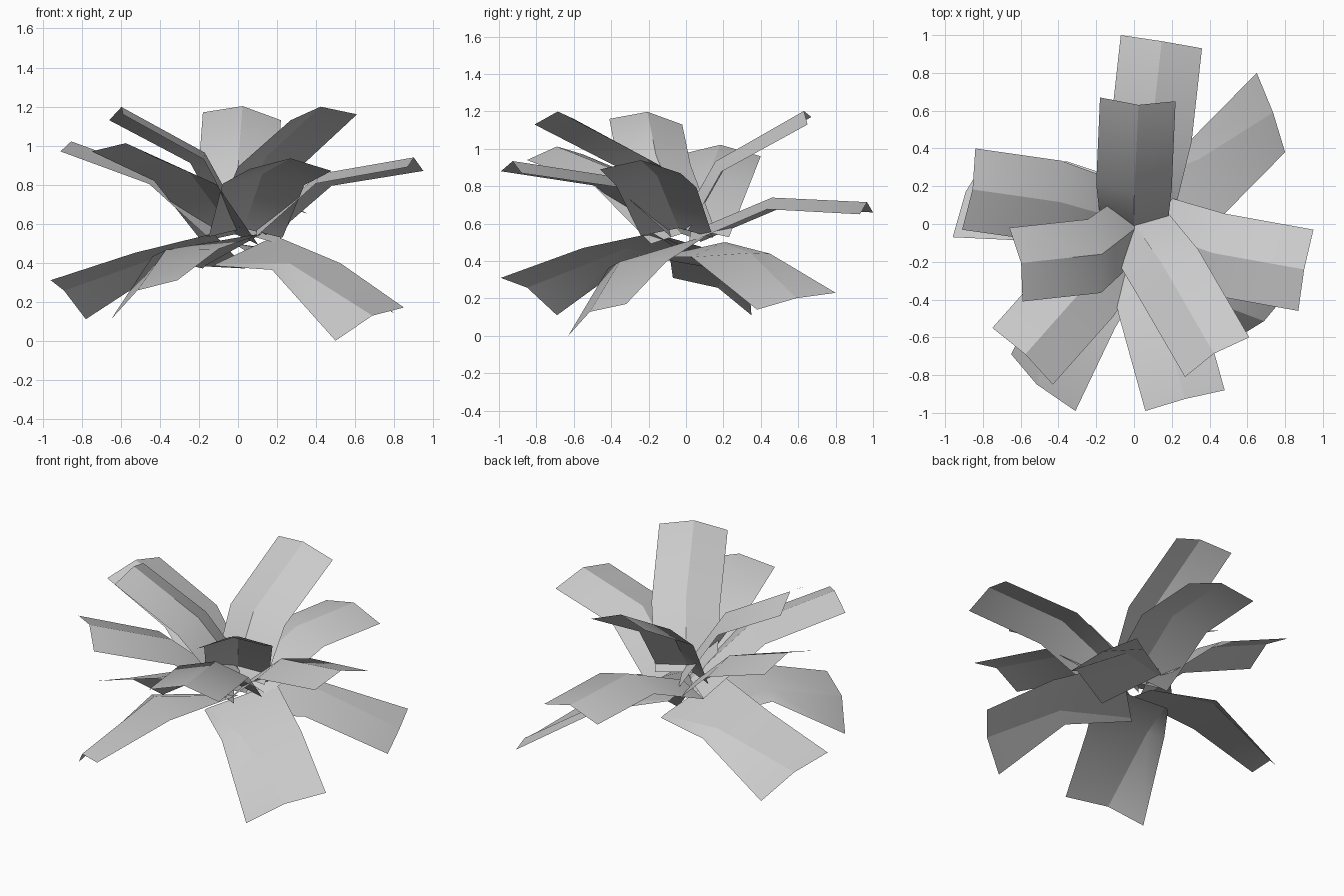
import bpy
import bmesh
from mathutils import Vector

default_cube = bpy.data.objects.get("Cube")
if default_cube:
    bpy.data.objects.remove(default_cube, do_unlink=True)

# One matte grey for every leaf
grey = bpy.data.materials.new("leaf_grey")
grey.use_nodes = True
grey.diffuse_color = (0.6, 0.6, 0.6, 1)
shader = next(n for n in grey.node_tree.nodes if n.type == 'BSDF_PRINCIPLED')
shader.inputs["Base Color"].default_value = grey.diffuse_color


def leaf(name, tip_left, tip_right, bend, base_height, fold=0.06,
         pull=0.3, bend_roll=0.6, root_roll=0.6, skew=0):
    """Folded sheet: a tip edge, a bend and a root, with a raised rib.
    A skewed rib drifts from the tip's middle to one corner of the root."""
    tip_left, tip_right, bend = Vector(tip_left), Vector(tip_right), Vector(bend)
    tip = (tip_left + tip_right) / 2
    half = (tip_right - tip_left) / 2
    root = Vector((bend.x * pull, bend.y * pull, base_height))
    bend_half = Vector((half.x, half.y, half.z * bend_roll))
    root_half = Vector((half.x, half.y, half.z * root_roll)) * 0.9

    def up_normal(along, across):
        normal = along.cross(across).normalized()
        return normal if normal.z > 0 else -normal

    outer = up_normal(tip - bend, half)
    inner = up_normal(bend - root, root_half)
    rows = [
        (root, root_half, inner, skew * 0.9),
        (bend, bend_half, (outer + inner).normalized(), skew * 0.5),
        (tip, half, outer, 0),
    ]

    bm = bmesh.new()
    grid = []
    for centre, across, normal, rib in rows:
        middle = centre + across * rib + normal * fold * (1 - abs(rib))
        grid.append([bm.verts.new(p) for p in (centre - across, middle, centre + across)])
    for near, far in zip(grid, grid[1:]):
        for i in range(2):
            face = bm.faces.new((near[i], near[i + 1], far[i + 1], far[i]))
            face.smooth = True
        # The rib is a crisp crease, the bend stays soft
        bm.edges.get((near[1], far[1])).smooth = False
    bm.normal_update()
    for face in bm.faces:
        if face.normal.z < 0:
            face.normal_flip()
    mesh = bpy.data.meshes.new(name)
    bm.to_mesh(mesh)
    bm.free()
    mesh.materials.append(grey)
    obj = bpy.data.objects.new(name, mesh)
    bpy.context.collection.objects.link(obj)


# Upper ring: three steep leaves
upper = dict(base_height=.57, pull=0.1)
leaf("upper_leaf_back", (-.18, .67, 1.17), (.22, .65, 1.13), (0, .2, .89), **upper)
leaf("upper_leaf_left", (.61, -.6, 1.16), (.27, -.81, 1.13), (.17, -.24, .9), **upper)
leaf("upper_leaf_right", (-.59, -.41, 1.16), (-.66, -.02, 1.13), (-.21, -.17, .92), **upper)

# Middle ring: leaves that rise, then level out
leaf("middle_leaf_back", (-.07, 1, .66), (.36, .93, .65), (.09, .47, .68), .5, pull=0.1)
leaf("middle_leaf_left", (.95, -.03, .87), (.87, -.46, .89), (.44, -.16, .8), .53)
leaf("middle_leaf_front", (.48, -.88, .87), (.06, -.99, .88), (.13, -.43, .8), .53)
leaf("middle_leaf_front_right", (-.43, -.85, .94), (-.75, -.55, .97), (-.27, -.34, .81), .5,
     pull=0.15)
leaf("middle_leaf_right", (-.91, -.03, .97), (-.84, .4, .96), (-.42, .12, .8), .53)

# Lower ring: drooping leaves, twisted at the tip and the root
lower = dict(base_height=.46, pull=0.1, root_roll=1)
leaf("lower_leaf_back_left", (.65, .8, .23), (.8, .38, .14), (.38, .24, .43),
     fold=0.02, bend_roll=.2, skew=-1, **lower)
leaf("lower_leaf_front_left", (.85, -.32, .17), (.5, -.63, 0), (.35, -.26, .38),
     bend_roll=.2, skew=1, **lower)
leaf("lower_leaf_front_right", (-.31, -.99, .31), (-.65, -.69, .11), (-.27, -.4, .45),
     bend_roll=.2, skew=1, **lower)
leaf("lower_leaf_right", (-.96, -.07, .31), (-.78, .35, .11), (-.44, .12, .42),
     bend_roll=.3, skew=1, **lower)
